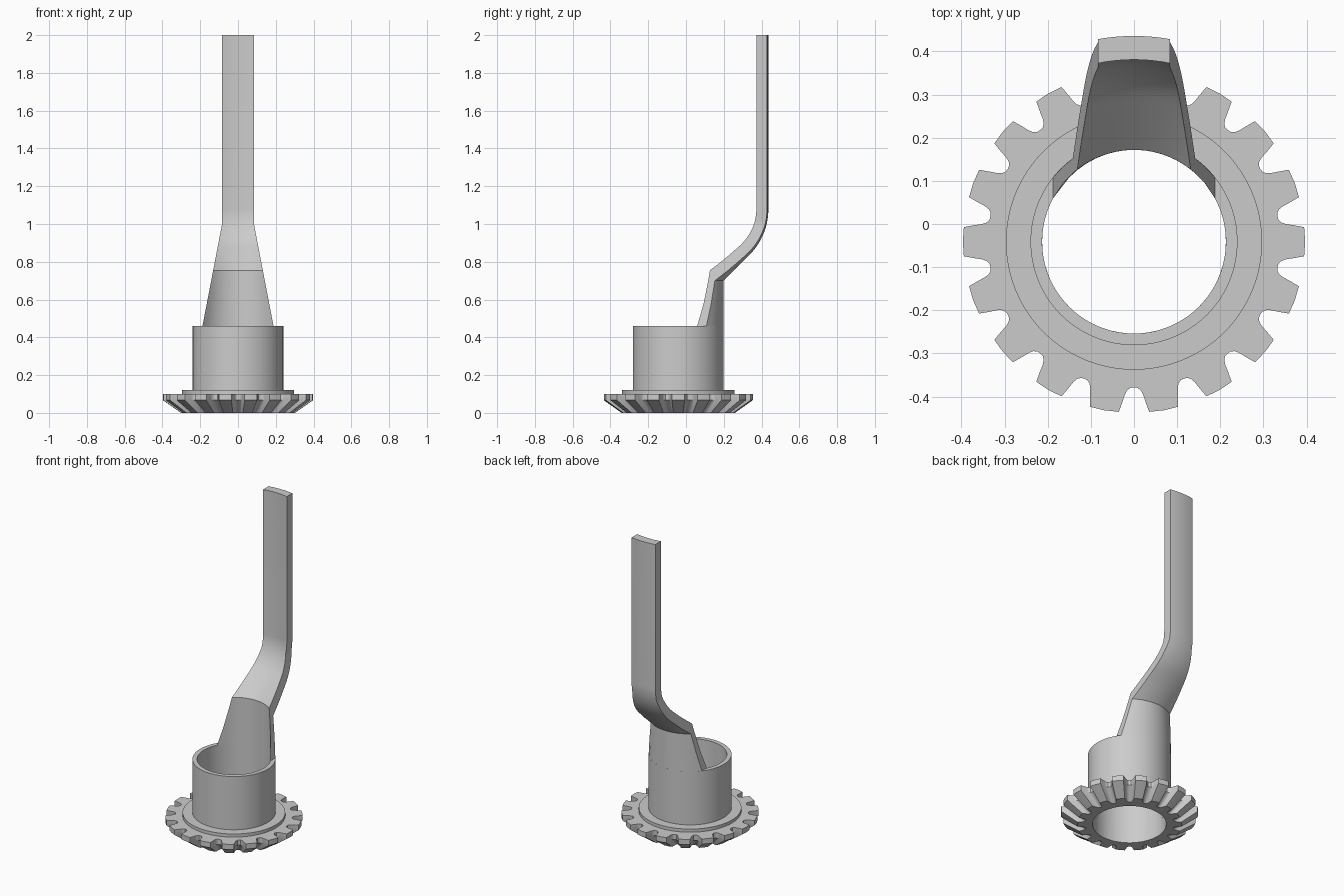
import bpy, bmesh, math

cube = bpy.data.objects.get("Cube")
if cube:
    bpy.data.objects.remove(cube, do_unlink=True)

AXIS_Y = -0.041      # gear axis
BORE, TUBE, FLANGE = 0.213, 0.24, 0.297

steel = bpy.data.materials.new("grey steel")
steel.use_nodes = True
GREY = (0.6, 0.6, 0.6, 1)
steel.diffuse_color = GREY
steel.node_tree.nodes["Principled BSDF"].inputs["Base Color"].default_value = GREY


def add_loops(name, loops, close_loops=True):
    """Skin a list of point loops; caps the ends or joins last loop to first."""
    bm = bmesh.new()
    rings = [[bm.verts.new((x, y + AXIS_Y, z)) for x, y, z in loop] for loop in loops]
    n = len(rings[0])
    pairs = list(zip(rings, rings[1:]))
    if close_loops:
        pairs.append((rings[-1], rings[0]))
    else:
        for ring in (rings[0], rings[-1]):
            bm.faces.new(ring)
    for a, b in pairs:
        for i in range(n):
            j = (i + 1) % n
            bm.faces.new((a[i], a[j], b[j], b[i]))
    bmesh.ops.recalc_face_normals(bm, faces=bm.faces[:])
    mesh = bpy.data.meshes.new(name)
    bm.to_mesh(mesh)
    bm.free()
    mesh.materials.append(steel)
    ob = bpy.data.objects.new(name, mesh)
    bpy.context.collection.objects.link(ob)
    bpy.ops.object.select_all(action="DESELECT")
    ob.select_set(True)
    bpy.context.view_layer.objects.active = ob
    bpy.ops.object.shade_smooth_by_angle(angle=math.radians(28))
    return ob


def ring(polar, z, scale=1.0):
    return [(r * scale * math.cos(a), r * scale * math.sin(a), z) for a, r in polar]


# Bevel gear: one tooth outline mirrored and repeated, tapering to the bottom
TEETH = 18
half = [(-10, 0.338), (-8.6, 0.339), (-7.4, 0.345), (-6.6, 0.355), (-5.9, 0.372), (-4.9, 0.396)]
tooth = half + [(0, 0.397)] + [(-a, r) for a, r in reversed(half[1:])]
outline = [(math.radians(a + k * 360 / TEETH), r) for k in range(TEETH) for a, r in tooth]
bore = [(a, BORE) for a, r in outline]
add_loops("bevel_gear", [ring(bore, 0.1), ring(outline, 0.1), ring(outline, 0.067),
                         ring(outline, 0, 0.76), ring(bore, 0)])

# Flange and tube turned as one piece
turned = [(BORE, 0.1), (FLANGE, 0.1), (FLANGE, 0.12), (TUBE, 0.12), (TUBE, 0.46), (BORE, 0.46)]
steps = [math.tau * i / 128 for i in range(128)]
add_loops("flanged_tube", [ring([(a, r) for a in steps], z) for r, z in turned])


# Handle: curved strip that rises from the tube wall, leans out and straightens
def strip_radius(z, start_r, start_z, end_r, bend):
    centre_z = start_z + end_r - start_r + bend * math.tan(math.pi / 8)
    if z <= start_z:
        return start_r
    if z >= centre_z:
        return end_r
    if z <= centre_z - bend * math.sin(math.pi / 4):
        return start_r + z - start_z
    return end_r - bend + math.sqrt(bend ** 2 - (centre_z - z) ** 2)


def section(z):
    w = max(0.084, 0.188 - 0.192 * (z - 0.46))
    r_in = strip_radius(z, BORE, 0.755, 0.422, 0.285)
    r_out = strip_radius(z, TUBE, 0.70, 0.477, 0.34)
    xs = [w * (i / 8 - 1) for i in range(17)]
    return ([(x, math.sqrt(r_in ** 2 - x * x), z) for x in xs]
            + [(x, math.sqrt(r_out ** 2 - x * x), z) for x in reversed(xs)])


levels = [0.46, 0.58, 0.70, 0.755, 0.79] + [0.83 + 0.0125 * i for i in range(21)] + [2.0]
add_loops("handle", [section(z) for z in levels], close_loops=False)
